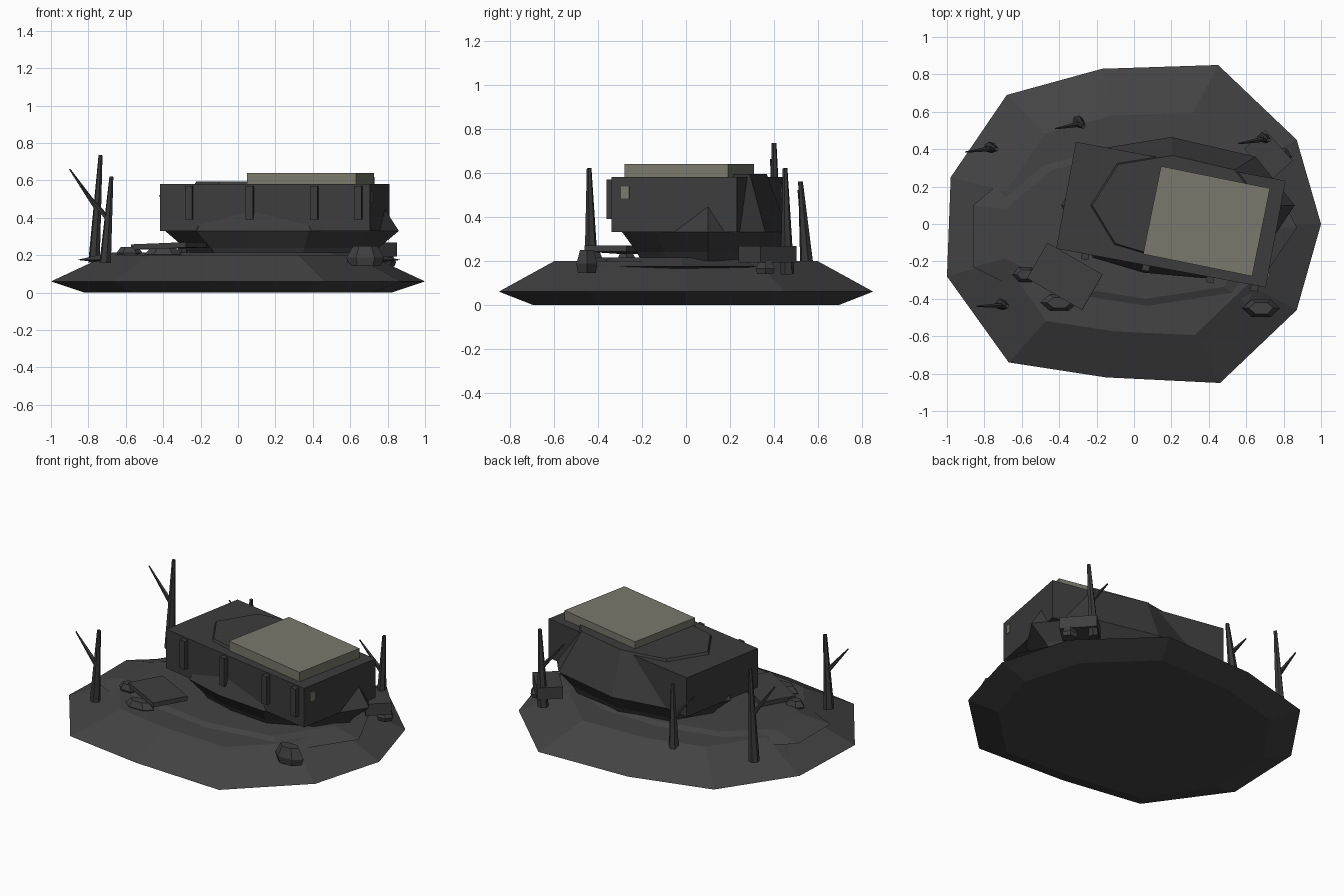
import bpy, bmesh, math
from mathutils import Vector, Matrix

if "Cube" in bpy.data.objects:
    bpy.data.objects.remove(bpy.data.objects["Cube"])


def material(name, r, g, b):
    m = bpy.data.materials.new(name)
    m.diffuse_color = (r, g, b, 1)
    m.use_nodes = True
    m.node_tree.nodes["Principled BSDF"].inputs["Base Color"].default_value = m.diffuse_color
    return m


SOIL = material("dark soil", 0.056, 0.056, 0.056)
HULL = material("charcoal wall", 0.045, 0.045, 0.045)
STONE = material("grey stone", 0.05, 0.05, 0.05)
BARK = material("burnt bark", 0.04, 0.04, 0.04)
TAN = material("pale olive", 0.19, 0.19, 0.15)


def finish(name, bm, mat):
    bmesh.ops.recalc_face_normals(bm, faces=bm.faces)
    me = bpy.data.meshes.new(name)
    bm.to_mesh(me)
    bm.free()
    me.materials.append(mat)
    ob = bpy.data.objects.new(name, me)
    bpy.context.collection.objects.link(ob)
    return ob


def stack(name, outline, centre, levels, mat):
    """Faceted solid: one outline scaled about a centre at each (z, scale)."""
    bm = bmesh.new()
    c = Vector(centre)
    rings = []
    for z, s in levels:
        pts = [c + (Vector(p) - c) * s for p in outline]
        rings.append([bm.verts.new((p.x, p.y, z)) for p in pts])
    n = len(outline)
    for a, b in zip(rings, rings[1:]):
        for i in range(n):
            j = (i + 1) % n
            bm.faces.new((a[i], a[j], b[j], b[i]))
    bm.faces.new(rings[0][::-1])
    bm.faces.new(rings[-1])
    return finish(name, bm, mat)


def box(name, centre, size, turn, mat, tilt=0):
    bm = bmesh.new()
    bmesh.ops.create_cube(bm, size=1)
    m = (Matrix.Translation(centre) @ Matrix.Rotation(math.radians(turn), 4, 'Z')
         @ Matrix.Rotation(math.radians(tilt), 4, 'Y') @ Matrix.Diagonal((*size, 1)))
    bm.transform(m)
    return finish(name, bm, mat)


def ellipse(cx, cy, rx, ry, n, start=0):
    return [(cx + rx * math.cos(start + i * math.tau / n),
             cy + ry * math.sin(start + i * math.tau / n)) for i in range(n)]


def limb(bm, a, b, r1, r2, sides):
    """Tapered stick between two points."""
    a, b = Vector(a), Vector(b)
    d = b - a
    m = Matrix.Translation((a + b) / 2) @ d.to_track_quat('Z', 'Y').to_matrix().to_4x4()
    bmesh.ops.create_cone(bm, cap_ends=True, segments=sides, radius1=r1, radius2=r2,
                          depth=d.length, matrix=m)


# Ground island and the raised earth on it
rim = [(1, 0), (0.87, 0.45), (0.45, 0.85), (-0.17, 0.83), (-0.68, 0.69), (-0.98, 0.25),
       (-1, -0.28), (-0.67, -0.74), (-0.15, -0.82), (0.46, -0.85), (0.87, -0.46)]
stack("ground", rim, (0, 0), [(0, 0.82), (0.06, 1), (0.2, 0.7)], SOIL)
earth = [(0.87, -0.02), (0.72, 0.3), (0.35, 0.46), (-0.1, 0.47), (-0.55, 0.36), (-0.86, 0.1),
         (-0.86, -0.23), (-0.5, -0.41), (0.08, -0.5), (0.6, -0.42)]
stack("earth_mound", earth, (0, 0), [(0.165, 0.9), (0.175, 1), (0.215, 0.8)], SOIL)

# Faceted bunker core that swells out through the walls
core = [(0.86, 0.1), (0.65, 0.36), (0.2, 0.465), (-0.2, 0.4), (-0.39, 0.1),
        (-0.22, -0.18), (0.05, -0.26), (0.38, -0.29), (0.7, -0.14)]
stack("bunker_core", core, (0.23, 0.1), [(0.2, 0.78), (0.24, 0.83), (0.33, 1), (0.595, 0.73)], HULL)

# Rectangular walls, with ribs along the front
TURN = -10.5
CENTRE = Vector((0.197, 0.05, 0.455))
SPIN = Matrix.Rotation(math.radians(TURN), 3, 'Z')
box("bunker_walls", CENTRE, (1.14, 0.58, 0.25), TURN, HULL)
for x in (-0.41, -0.08, 0.27, 0.51):
    box("wall_rib", CENTRE + SPIN @ Vector((x, -0.3, 0.025)), (0.04, 0.04, 0.18), TURN, HULL)

# Roof slab and the lit slot in the end wall
box("roof_slab", (0.388, 0.015, 0.608), (0.595, 0.48, 0.064), -11.5, TAN)
box("window", CENTRE + SPIN @ Vector((0.571, -0.225, 0.055)), (0.009, 0.037, 0.055), TURN, TAN)

# Fallen slabs
box("front_slab", (-0.37, -0.28, 0.25), (0.34, 0.22, 0.028), -30, STONE, -2)
box("rear_slab", (0.72, 0.37, 0.23), (0.15, 0.22, 0.075), 42, STONE)

# Loose rocks: x, y, radii, base and top height
for x, y, rx, ry, z0, z1 in [(0.68, -0.45, 0.1, 0.055, 0.145, 0.25),
                             (-0.58, -0.27, 0.07, 0.045, 0.19, 0.245),
                             (-0.4, -0.42, 0.1, 0.05, 0.18, 0.24),
                             (0.79, 0.36, 0.055, 0.05, 0.14, 0.2)]:
    mid = z0 + (z1 - z0) * 0.4
    stack("rock", ellipse(x, y, rx, ry, 6), (x, y), [(z0, 0.85), (mid, 1), (z1, 0.65)], STONE)

# Bare trees: trunk base, trunk top, branch tip
for base, top, tip in [((-0.77, 0.41, 0.16), (-0.735, 0.4, 0.735), (-0.9, 0.385, 0.66)),
                       ((-0.71, -0.43, 0.16), (-0.677, -0.44, 0.62), (-0.84, -0.44, 0.57)),
                       ((-0.30, 0.55, 0.16), (-0.27, 0.52, 0.56), (-0.42, 0.51, 0.52)),
                       ((0.69, 0.46, 0.14), (0.72, 0.45, 0.62), (0.56, 0.43, 0.56))]:
    bm = bmesh.new()
    limb(bm, base, top, 0.032, 0.011, 6)
    limb(bm, Vector(base).lerp(Vector(top), 0.5), tip, 0.016, 0.004, 5)
    finish("bare_tree", bm, BARK)
